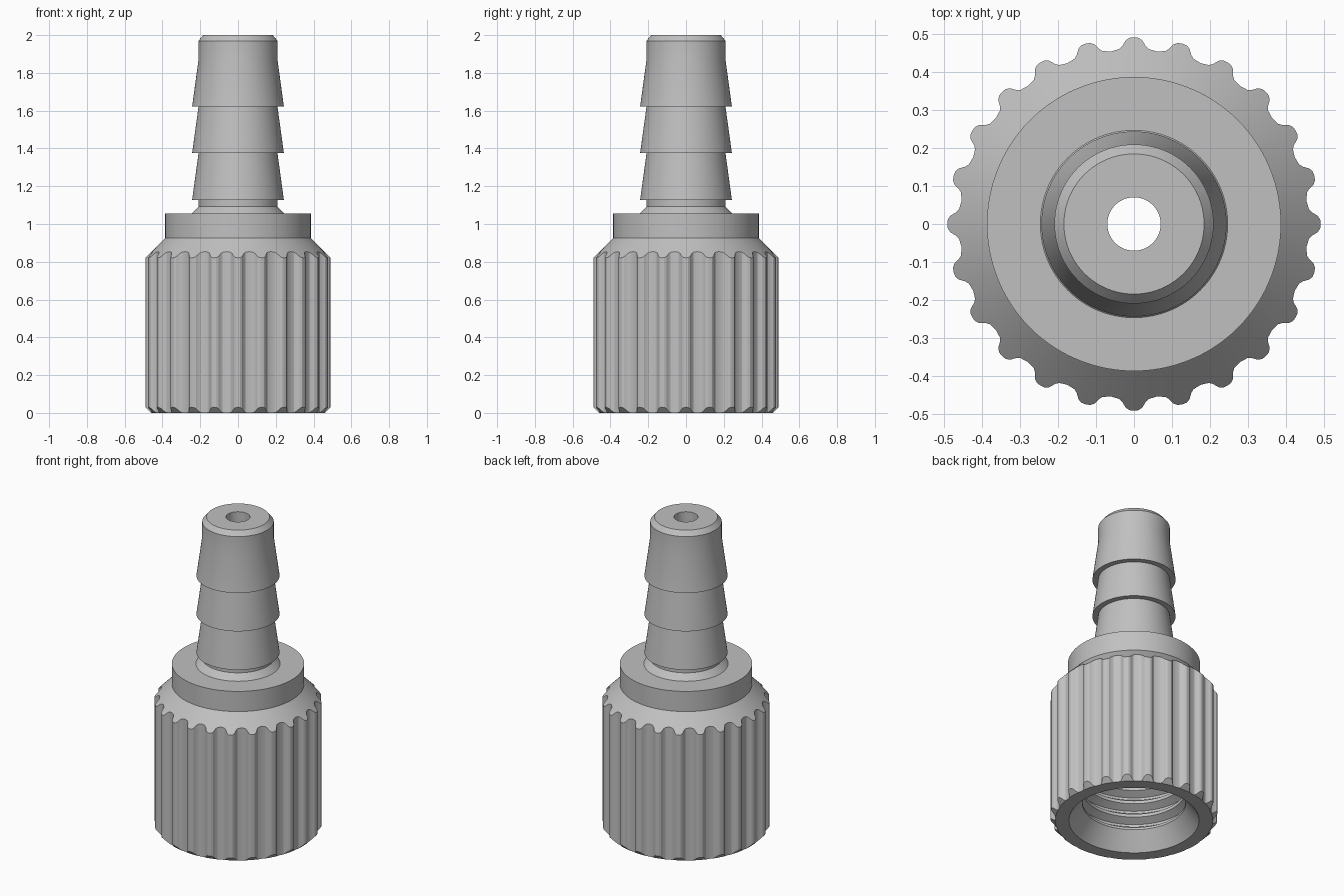
import bpy, bmesh, math

cube = bpy.data.objects.get("Cube")
if cube:
    bpy.data.objects.remove(cube, do_unlink=True)

RIDGES = 24
# Half a grip ridge: fraction of half a pitch, radius
RIDGE = [(0, 0.49), (0.18, 0.489), (0.34, 0.483), (0.5, 0.468), (0.64, 0.461), (1, 0.457)]

grey = bpy.data.materials.new("light grey plastic")
grey.use_nodes = True
COLOUR = (0.53, 0.53, 0.53, 1)
grey.diffuse_color = COLOUR
grey.node_tree.nodes["Principled BSDF"].inputs["Base Color"].default_value = COLOUR


def lathe(name, rings, angles, closed):
    """Skin a list of rings; each ring is a function angle index -> (radius, z)."""
    bm = bmesh.new()
    loops = []
    for ring in rings:
        loop = []
        for i, a in enumerate(angles):
            r, z = ring(i)
            loop.append(bm.verts.new((r * math.cos(a), r * math.sin(a), z)))
        loops.append(loop)
    n = len(angles)
    for k in range(len(loops) if closed else len(loops) - 1):
        low, high = loops[k], loops[(k + 1) % len(loops)]
        for i in range(n):
            j = (i + 1) % n
            bm.faces.new((low[i], low[j], high[j], high[i]))
    bmesh.ops.recalc_face_normals(bm, faces=bm.faces)
    mesh = bpy.data.meshes.new(name)
    bm.to_mesh(mesh)
    bm.free()
    mesh.materials.append(grey)
    obj = bpy.data.objects.new(name, mesh)
    bpy.context.collection.objects.link(obj)
    bpy.ops.object.select_all(action="DESELECT")
    obj.select_set(True)
    bpy.context.view_layer.objects.active = obj
    bpy.ops.object.shade_smooth_by_angle(angle=math.radians(25))
    return obj


def plain(r, z):
    return lambda i: (r, z)


# Angles and radii around the fluted grip
half = math.pi / RIDGES
angles, radii = [], []
for k in range(RIDGES):
    for t, r in [(-t, r) for t, r in RIDGE[-2:0:-1]] + RIDGE:
        angles.append((2 * k + t) * half)
        radii.append(r)

# Threaded nut: fluted outside, chamfered ends, collar, threaded socket
FOOT, COLLAR, SHOULDER = 0.46, 0.386, 0.925
nut = [
    plain(0.38, 0),
    lambda i: (min(radii[i], FOOT), 0),
    lambda i: (radii[i], max(radii[i] - FOOT, 0.001)),
    lambda i: (radii[i], SHOULDER + COLLAR - radii[i]),
    plain(COLLAR, SHOULDER),
    plain(COLLAR, 1.055),
    plain(0.07, 1.055),
    plain(0.07, 0.76),
    plain(0.31, 0.76),
]
PITCH, MINOR, MAJOR = 0.09, 0.30, 0.345
for k in reversed(range(7)):
    z = 0.11 + k * PITCH
    for r, dz in [(MINOR, 0.085), (MAJOR, 0.06), (MAJOR, 0.045), (MINOR, 0.015)]:
        nut.append(plain(r, z + dz))
nut.append(plain(MINOR, 0.11))
lathe("threaded_nut", nut, angles, True)

# Barbed hose stem with a through bore
WIDE, NARROW = 0.243, 0.209
stem = [(0.07, 1.055), (0.246, 1.055), (NARROW, 1.092), (NARROW, 1.127)]
for low, high in [(1.127, 1.375), (1.375, 1.622), (1.622, 1.87)]:
    stem += [(WIDE, low), (NARROW, high)]
stem += [(NARROW, 1.97), (0.184, 2), (0.07, 2)]
SIDES = 96
lathe("barbed_stem", [plain(r, z) for r, z in stem],
      [2 * math.pi * i / SIDES for i in range(SIDES)], True)
